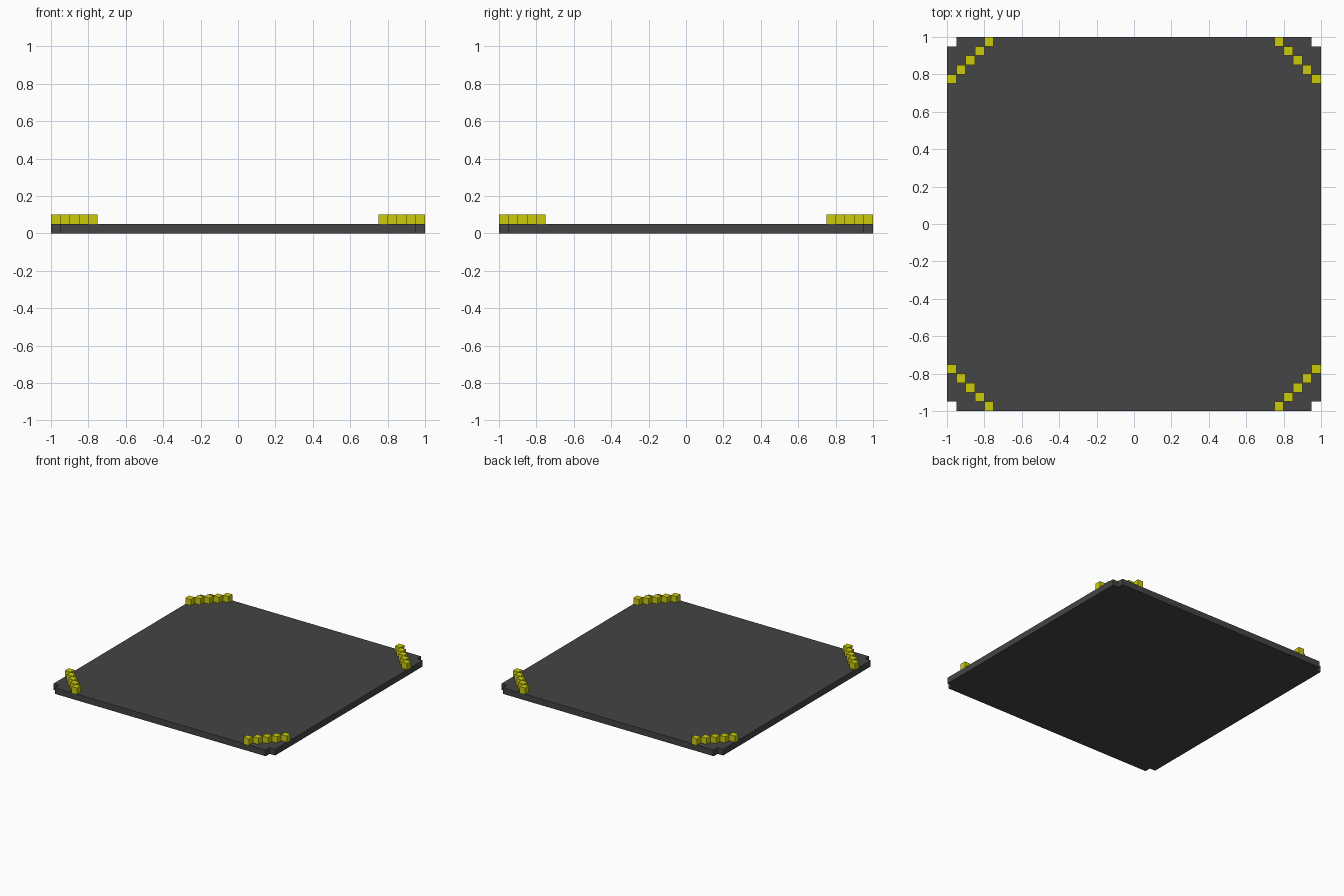
import bpy
import bmesh

cube = bpy.data.objects.get("Cube")
if cube:
    bpy.data.objects.remove(cube, do_unlink=True)

U = 0.05  # block size


def material(name, rgb):
    m = bpy.data.materials.new(name)
    m.use_nodes = True
    m.diffuse_color = (*rgb, 1)
    m.node_tree.nodes["Principled BSDF"].inputs["Base Color"].default_value = (*rgb, 1)
    return m


def add_object(name, bm, mat):
    mesh = bpy.data.meshes.new(name)
    bmesh.ops.recalc_face_normals(bm, faces=bm.faces)
    bm.to_mesh(mesh)
    bm.free()
    mesh.materials.append(mat)
    obj = bpy.data.objects.new(name, mesh)
    bpy.context.collection.objects.link(obj)
    return obj


dark_grey = material("dark grey", (0.058, 0.058, 0.058))
yellow = material("yellow", (0.60, 0.60, 0.003))

# Flat slab with a one-block notch cut from each corner
a, b = 1.0, 1.0 - U
outline = [(a, -b), (a, b), (b, b), (b, a), (-b, a), (-b, b),
           (-a, b), (-a, -b), (-b, -b), (-b, -a), (b, -a), (b, -b)]
bm = bmesh.new()
base = bm.faces.new([bm.verts.new((x, y, 0)) for x, y in outline])
top = bmesh.ops.extrude_face_region(bm, geom=[base])
bmesh.ops.translate(bm, vec=(0, 0, U),
                    verts=[v for v in top["geom"] if isinstance(v, bmesh.types.BMVert)])
add_object("floor_slab", bm, dark_grey)

# Diagonal row of five blocks across each corner
corners = {"front_left": (1, -1), "front_right": (-1, -1),
           "back_left": (1, 1), "back_right": (-1, 1)}
for corner, (sx, sy) in corners.items():
    bm = bmesh.new()
    for i in range(5):
        block = bmesh.ops.create_cube(bm, size=U)
        bmesh.ops.translate(bm, verts=block["verts"],
                            vec=(sx * (0.975 - i * U), sy * (0.775 + i * U), 1.5 * U))
    add_object(corner + "_corner_blocks", bm, yellow)
